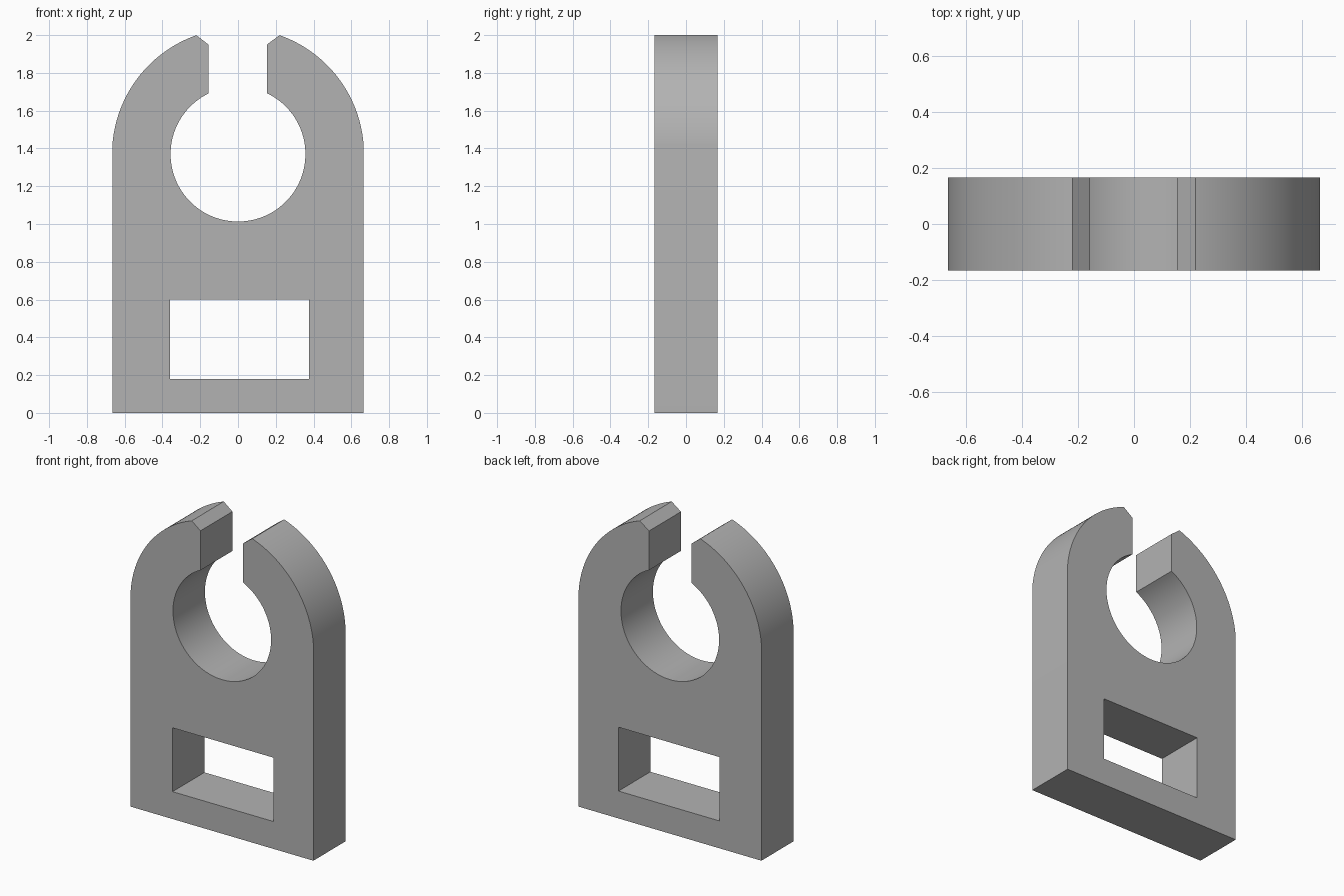
import bpy, bmesh
from math import sin, cos, acos, asin, pi

HALF_DEPTH = 0.166
HALF_WIDTH = 0.665
CENTER_Z = 1.37
OUTER_R, BORE_R = 0.6667, 0.357
SLOT_LEFT, SLOT_RIGHT = 0.153, -0.157

if "Cube" in bpy.data.objects:
    bpy.data.objects.remove(bpy.data.objects["Cube"])

grey = bpy.data.materials.new("plain grey")
grey.use_nodes = True
grey.diffuse_color = (0.45, 0.45, 0.45, 1)
grey.node_tree.nodes["Principled BSDF"].inputs["Base Color"].default_value = grey.diffuse_color


def arc(radius, start, end, steps):
    """Points on an arc around the bore centre, in the xz plane."""
    angles = [start + (end - start) * i / steps for i in range(steps + 1)]
    return [(radius * cos(a), CENTER_Z + radius * sin(a)) for a in angles]


def extrude_profile(name, points, half_depth):
    """Solid plate made from an xz outline."""
    bm = bmesh.new()
    face = bm.faces.new([bm.verts.new((x, -half_depth, z)) for x, z in points])
    new = bmesh.ops.extrude_face_region(bm, geom=[face])["geom"]
    verts = [v for v in new if isinstance(v, bmesh.types.BMVert)]
    bmesh.ops.translate(bm, verts=verts, vec=(0, 2 * half_depth, 0))
    bmesh.ops.recalc_face_normals(bm, faces=bm.faces)
    mesh = bpy.data.meshes.new(name)
    bm.to_mesh(mesh)
    bm.free()
    mesh.materials.append(grey)
    obj = bpy.data.objects.new(name, mesh)
    bpy.context.collection.objects.link(obj)
    return obj


# Outline: straight sides, rounded shoulders, chamfered slot and open bore
side = acos(HALF_WIDTH / OUTER_R)
tip = acos(0.22 / OUTER_R)
bore_left = acos(SLOT_LEFT / BORE_R)
bore_right = acos(SLOT_RIGHT / BORE_R)
outline = [(-HALF_WIDTH, 0), (HALF_WIDTH, 0)]
outline += arc(OUTER_R, side, tip, 32)
outline += [(SLOT_LEFT, 1.95)]
outline += arc(BORE_R, bore_left, bore_right - 2 * pi, 96)
outline += [(SLOT_RIGHT, 1.95)]
outline += arc(OUTER_R, pi - tip, pi - side, 32)
bracket = extrude_profile("clip_bracket", outline, HALF_DEPTH)

# Rectangular strap window
window = [(-0.36, 0.18), (0.375, 0.18), (0.375, 0.6), (-0.36, 0.6)]
cutter = extrude_profile("window_cutter", window, 2 * HALF_DEPTH)
cutter.hide_render = True
cut = bracket.modifiers.new("window", "BOOLEAN")
cut.operation = "DIFFERENCE"
cut.solver = "EXACT"
cut.object = cutter

bpy.ops.object.select_all(action="DESELECT")
bracket.select_set(True)
bpy.context.view_layer.objects.active = bracket
bpy.ops.object.modifier_apply(modifier=cut.name)
bpy.data.objects.remove(cutter)
bpy.ops.object.shade_smooth_by_angle(angle=0.4)
